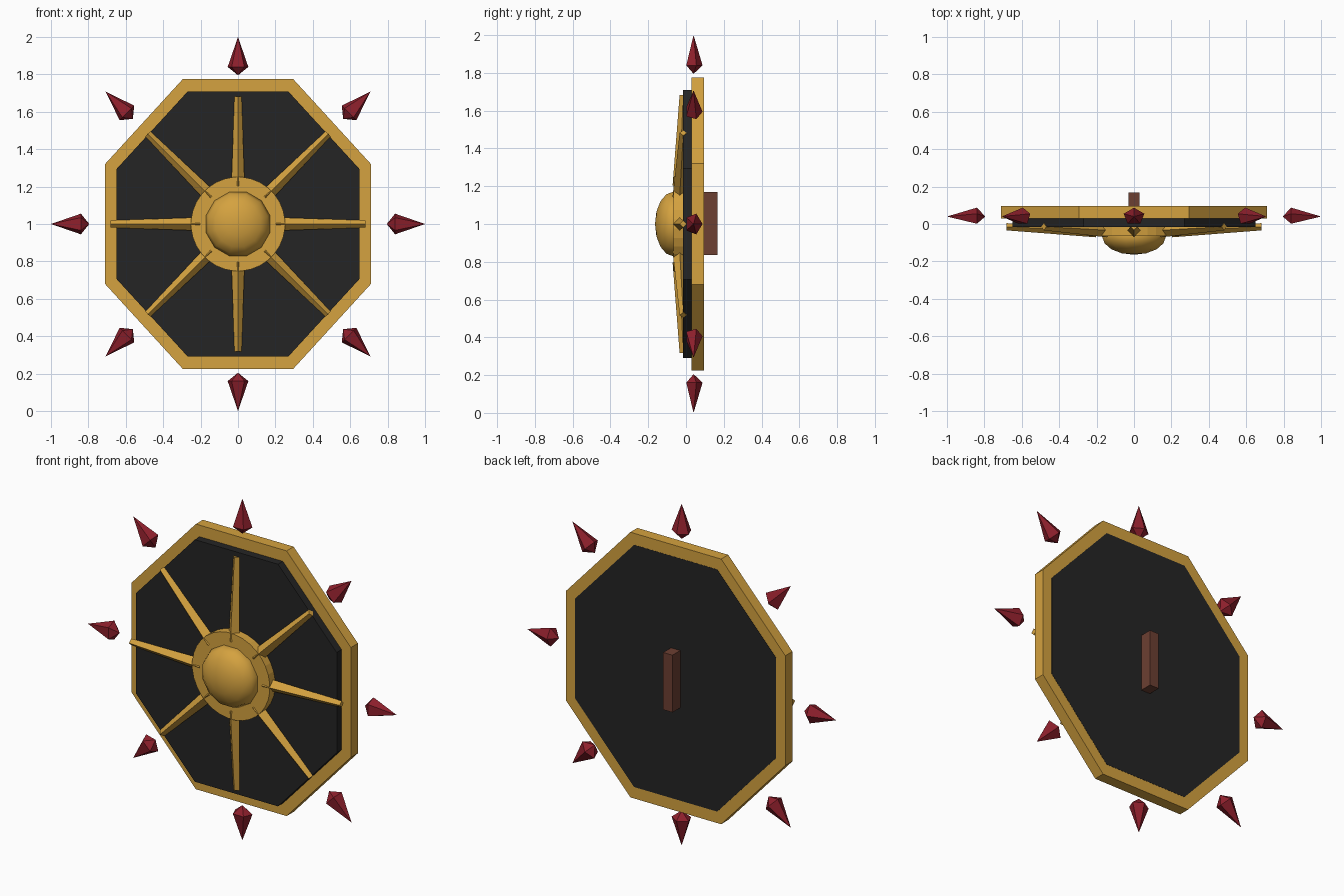
import bpy, bmesh
from math import pi, cos, radians
from mathutils import Matrix, Vector

cube = bpy.data.objects.get("Cube")
if cube:
    bpy.data.objects.remove(cube)


def material(name, rgb):
    m = bpy.data.materials.new(name)
    m.use_nodes = True
    m.diffuse_color = (*rgb, 1)
    m.node_tree.nodes["Principled BSDF"].inputs["Base Color"].default_value = (*rgb, 1)
    return m


gold = material("gold", (0.66, 0.36, 0.05))
black = material("black", (0.018, 0.018, 0.018))
crimson = material("crimson", (0.27, 0.014, 0.025))
brown = material("brown", (0.15, 0.05, 0.032))

CENTRE = Vector((0, 0, 1))


def finish(name, bm, mat):
    bmesh.ops.remove_doubles(bm, verts=bm.verts, dist=1e-5)
    bmesh.ops.recalc_face_normals(bm, faces=bm.faces)
    me = bpy.data.meshes.new(name)
    bm.to_mesh(me)
    bm.free()
    me.materials.append(mat)
    ob = bpy.data.objects.new(name, me)
    ob.location = CENTRE
    bpy.context.collection.objects.link(ob)
    return ob


def plate(name, mat, sides, radius, y0, y1, stretch=1.0):
    """Prism facing the front, with flats at the top and sides."""
    bm = bmesh.new()
    place = (Matrix.Translation((0, (y0 + y1) / 2, 0)) @ Matrix.Diagonal((1, 1, stretch, 1))
             @ Matrix.Rotation(pi / 2, 4, 'X') @ Matrix.Rotation(pi / sides, 4, 'Z'))
    bmesh.ops.create_cone(bm, cap_ends=True, segments=sides, radius1=radius,
                          radius2=radius, depth=y1 - y0, matrix=place)
    return finish(name, bm, mat)


# Octagonal frame, panel and central disc
flat = cos(pi / 8)
plate("frame", gold, 8, 0.71 / flat, 0.03, 0.095, 1.093)
plate("panel", black, 8, 0.65 / flat, -0.015, 0.096, 1.09)
plate("hub_disc", gold, 32, 0.252, -0.065, -0.01)

# Domed boss
bm = bmesh.new()
bmesh.ops.create_uvsphere(
    bm, u_segments=12, v_segments=8, radius=0.177,
    matrix=Matrix.Translation((0, -0.065, 0)) @ Matrix.Diagonal((1, 0.56, 1, 1))
    @ Matrix.Rotation(pi / 2, 4, 'X') @ Matrix.Rotation(pi / 12, 4, 'Z'))
boss = finish("boss", bm, gold)
for p in boss.data.polygons:
    p.use_smooth = True

# Handle on the back
bm = bmesh.new()
bmesh.ops.create_cube(bm, size=1, matrix=Matrix.Translation((0, 0.128, 0.003))
                      @ Matrix.Diagonal((0.06, 0.08, 0.335, 1)))
finish("handle", bm, brown)

# Eight tapered ribs and eight crystals around the rim
for i in range(8):
    turn = Matrix.Rotation(radians(45 * i), 4, 'Y')

    bm = bmesh.new()
    bmesh.ops.create_cone(
        bm, cap_ends=True, segments=4, radius1=0.036, radius2=0.019, depth=0.48,
        matrix=turn @ Matrix.Translation((0, -0.025, 0.442)) @ Matrix.Rotation(-0.042, 4, 'X'))
    finish(f"rib_{i + 1}", bm, gold)

    bm = bmesh.new()
    squash = Matrix.Diagonal((1, 0.82, 1, 1))
    for inner, outer, z0, z1 in ((0, 0.058, 0.795, 0.84), (0.058, 0, 0.84, 1.0)):
        bmesh.ops.create_cone(
            bm, cap_ends=False, segments=5, radius1=inner, radius2=outer, depth=z1 - z0,
            matrix=turn @ Matrix.Translation((0, 0.04, (z0 + z1) / 2)) @ squash)
    finish(f"crystal_{i + 1}", bm, crimson)
